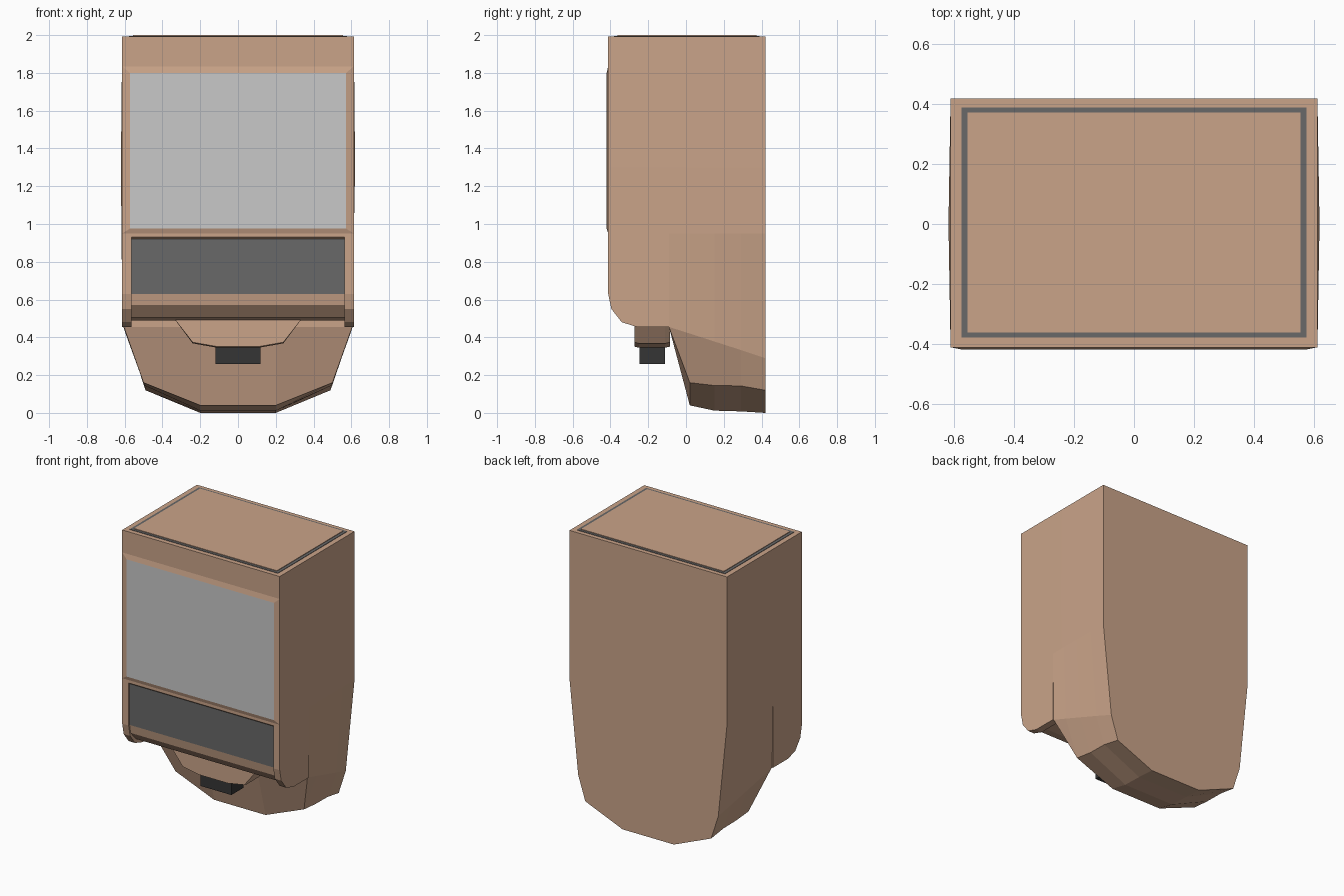
import bpy, bmesh

if "Cube" in bpy.data.objects:
    bpy.data.objects.remove(bpy.data.objects["Cube"])

def material(name, col):
    m = bpy.data.materials.new(name)
    m.diffuse_color = (*col, 1)
    m.use_nodes = True
    m.node_tree.nodes["Principled BSDF"].inputs["Base Color"].default_value = m.diffuse_color
    return m

TAN = material("tan plastic", (0.59, 0.37, 0.25))
GREY = material("light grey panel", (0.58, 0.58, 0.58))
DARK = material("dark grey panel", (0.14, 0.14, 0.14))
BLACK = material("black nozzle", (0.035, 0.035, 0.035))

def finish(bm, name, mats):
    bmesh.ops.remove_doubles(bm, verts=bm.verts, dist=0.0002)
    bmesh.ops.recalc_face_normals(bm, faces=bm.faces)
    me = bpy.data.meshes.new(name)
    bm.to_mesh(me)
    bm.free()
    ob = bpy.data.objects.new(name, me)
    bpy.context.collection.objects.link(ob)
    for m in mats:
        me.materials.append(m)
    return ob

def loft(rings):
    """Skin closed rings of 3D points, skipping quads that collapse, and cap both ends."""
    bm = bmesh.new()
    rows = [[bm.verts.new(p) for p in r] for r in rings]
    n = len(rows[0])
    for a, b in zip(rows, rows[1:]):
        for i in range(n):
            q = [a[i], a[(i + 1) % n], b[(i + 1) % n], b[i]]
            if len({tuple(round(c, 4) for c in v.co) for v in q}) > 2:
                bm.faces.new(q)
    bm.faces.new(rows[0])
    bm.faces.new(rows[-1])
    return bm

def box(name, x, y0, y1, z0, z1, mat):
    ring = lambda z: [(-x, y0, z), (x, y0, z), (x, y1, z), (-x, y1, z)]
    return finish(loft([ring(z0), ring(z1)]), name, [mat])

# Main shell: side profile for the cheeks, set-in profile for the middle
F = -0.412
top = [(-0.09, 0.95), (0.42, 0.95), (0.42, 1.993), (F, 1.993), (F, 0.95)]
cheek = top + [(F, 0.93), (F, 0.92), (F, 0.63), (-0.395, 0.55), (-0.34, 0.48),
               (-0.26, 0.455), (-0.09, 0.455)]
middle = top + [(F, 0.93), (-0.40, 0.92), (-0.40, 0.63), (-0.39, 0.57), (-0.33, 0.505),
                (-0.26, 0.49), (-0.09, 0.49)]
stations = [(-0.613, cheek), (-0.563, cheek), (-0.563, middle),
            (0.563, middle), (0.563, cheek), (0.613, cheek)]
bm = loft([[(x, y, z) for y, z in prof] for x, prof in stations])
bmesh.ops.remove_doubles(bm, verts=bm.verts, dist=0.0002)
# slight outward bulge of the sides
for co, no in (((0, 0, 0), (0, 1, 0)), ((0, 0, 1.3), (0, 0, 1))):
    bmesh.ops.bisect_plane(bm, geom=bm.verts[:] + bm.edges[:] + bm.faces[:],
                           plane_co=co, plane_no=no)
for v in bm.verts:
    if abs(v.co.x) > 0.6 and abs(v.co.y) < 0.01 and abs(v.co.z - 1.3) < 0.01:
        v.co.x *= 0.62 / 0.613
bm.normal_update()
for f in bm.faces:
    c = f.calc_center_median()
    if 0.63 < c.z < 0.92 and c.y < -0.38 and abs(c.x) < 0.1:
        f.material_index = 1
finish(bm, "main_shell", [TAN, DARK])

# Lower back: rings from front to back, each mirrored in x
half_rings = [
    (-0.09, [(0.613, 0.95), (0.607, 0.455), (0.604, 0.454), (0.2, 0.454)]),
    (0.02, [(0.613, 0.95), (0.595, 0.42), (0.50, 0.16), (0.2, 0.04)]),
    (0.15, [(0.613, 0.95), (0.58, 0.378), (0.495, 0.145), (0.2, 0.012)]),
    (0.29, [(0.613, 0.95), (0.563, 0.333), (0.495, 0.143), (0.2, 0.008)]),
    (0.42, [(0.613, 0.95), (0.545, 0.29), (0.49, 0.12), (0.2, 0.0)]),
]
bm = loft([[(x, y, z) for x, z in h] + [(-x, y, z) for x, z in reversed(h)]
           for y, h in half_rings])
finish(bm, "lower_back", [TAN])

# Raised front cover with sloped border and grey face
rect = lambda x, y, z0, z1: [(-x, y, z0), (x, y, z0), (x, y, z1), (-x, y, z1)]
bm = loft([rect(0.613, F + 0.003, 0.948, 1.84), rect(0.613, F, 0.95, 1.835),
           rect(0.573, -0.42, 0.975, 1.8)])
for f in bm.faces:
    if all(v.co.y < -0.419 for v in f.verts):
        f.material_index = 1
finish(bm, "front_cover", [TAN, GREY])

# Lid with dark seam
box("lid_seam", 0.577, -0.38, 0.39, 1.99, 1.996, DARK)
box("lid", 0.556, -0.362, 0.373, 1.99, 2.0, TAN)

# Spout housing: tapered block under the shell
spout = [(0.335, 0.495), (0.24, 0.368), (0.11, 0.345)]
def spout_ring(y, s):
    pts = [(x, z + s * (i > 0)) for i, (x, z) in enumerate(spout)]
    return [(x, y, z) for x, z in pts] + [(-x, y, z) for x, z in reversed(pts)]
finish(loft([spout_ring(-0.272, 0.006), spout_ring(-0.25, 0), spout_ring(-0.11, 0),
             spout_ring(-0.085, 0.006)]), "spout_housing", [TAN])

# Nozzle
box("nozzle", 0.12, -0.245, -0.112, 0.26, 0.352, BLACK)
